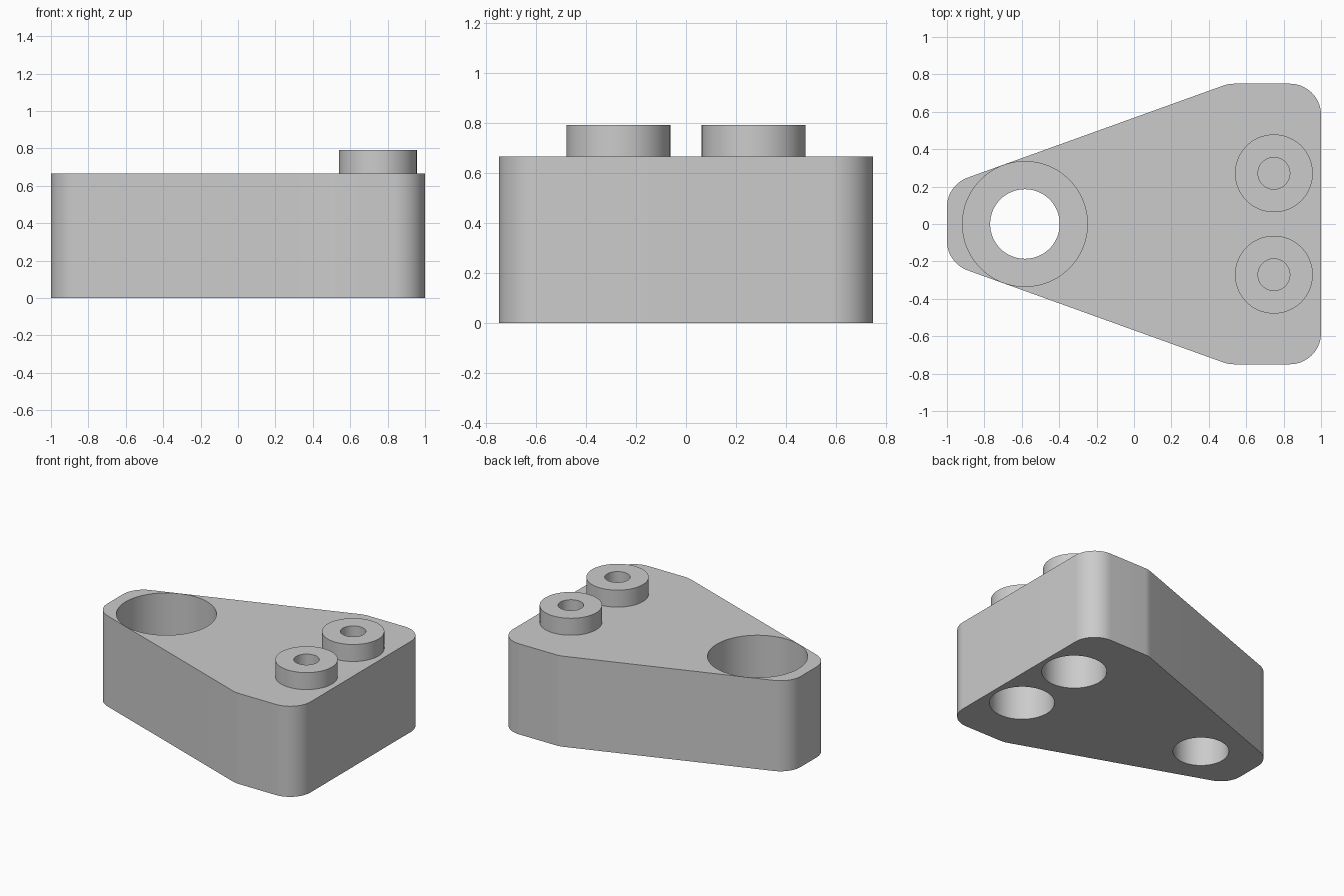
import bpy, bmesh, math
from mathutils import Vector

if "Cube" in bpy.data.objects:
    bpy.data.objects.remove(bpy.data.objects["Cube"], do_unlink=True)

HEIGHT, BOSS_TOP = 0.667, 0.792
FILLET = 0.167
BOLT_X, PEG_X, PEG_Y = -0.583, 0.748, 0.271
SIDES = 96

grey = bpy.data.materials.new("plain grey")
grey.use_nodes = True
colour = (0.6, 0.6, 0.6, 1)
grey.diffuse_color = colour
grey.node_tree.nodes["Principled BSDF"].inputs["Base Color"].default_value = colour


def add_object(name, bm):
    bmesh.ops.recalc_face_normals(bm, faces=bm.faces)
    mesh = bpy.data.meshes.new(name)
    bm.to_mesh(mesh)
    bm.free()
    mesh.materials.append(grey)
    obj = bpy.data.objects.new(name, mesh)
    bpy.context.collection.objects.link(obj)
    return obj


def activate(obj):
    bpy.ops.object.select_all(action='DESELECT')
    obj.select_set(True)
    bpy.context.view_layer.objects.active = obj


def rounded(corners, radius):
    """Replace each corner of a convex outline with a tangent arc."""
    points = []
    for i, c in enumerate(corners):
        a = (corners[i - 1] - c).normalized()
        b = (corners[(i + 1) % len(corners)] - c).normalized()
        half = a.angle(b) / 2
        centre = c + (a + b).normalized() * radius / math.sin(half)
        start = (c + a * radius / math.tan(half) - centre).normalized()
        end = (c + b * radius / math.tan(half) - centre).normalized()
        steps = max(4, round(start.angle(end) / math.radians(5)))
        points += [centre + start.slerp(end, k / steps) * radius
                   for k in range(steps + 1)]
    return points


def bore(target, x, y, radius, low, high):
    """Cut a vertical round hole from low to high."""
    bm = bmesh.new()
    bmesh.ops.create_cone(bm, cap_ends=True, segments=SIDES, radius1=radius,
                          radius2=radius, depth=high - low)
    bmesh.ops.translate(bm, verts=bm.verts, vec=(x, y, (low + high) / 2))
    cutter = add_object("hole_cutter", bm)
    cutter.hide_render = True
    activate(target)
    mod = target.modifiers.new("bore", 'BOOLEAN')
    mod.operation, mod.solver, mod.object = 'DIFFERENCE', 'EXACT', cutter
    bpy.ops.object.modifier_apply(modifier=mod.name)
    bpy.data.objects.remove(cutter, do_unlink=True)


def smooth(obj):
    activate(obj)
    bpy.ops.object.shade_smooth_by_angle(angle=math.radians(30))


# Tapered block with rounded vertical edges
half_outline = [(-1, 0.208), (0.505, 0.75), (1, 0.75)]
corners = [Vector(p) for p in half_outline]
corners += [Vector((x, -y)) for x, y in reversed(half_outline)]
bm = bmesh.new()
base = bm.faces.new([bm.verts.new((p.x, p.y, 0)) for p in rounded(corners, FILLET)])
walls = bmesh.ops.extrude_face_region(bm, geom=[base], use_keep_orig=True)
top_verts = [v for v in walls["geom"] if isinstance(v, bmesh.types.BMVert)]
bmesh.ops.translate(bm, verts=top_verts, vec=(0, 0, HEIGHT))
block = add_object("tapered_block", bm)

# Counterbored bolt hole at the narrow end
bore(block, BOLT_X, 0, 0.334, 0.3, 1)
bore(block, BOLT_X, 0, 0.186, -0.5, 0.5)

# Raised pegs with blind pilot holes above, and wide sockets below
for side, y in (("left", PEG_Y), ("right", -PEG_Y)):
    bore(block, PEG_X, y, 0.217, -0.5, 0.333)
    bore(block, PEG_X, y, 0.085, 0.54, 1)
    profile = [(0.208, HEIGHT), (0.208, BOSS_TOP), (0.085, BOSS_TOP), (0.085, HEIGHT)]
    bm = bmesh.new()
    verts = [bm.verts.new((r, 0, z)) for r, z in profile]
    edges = [bm.edges.new(pair) for pair in zip(verts, verts[1:])]
    bmesh.ops.spin(bm, geom=verts + edges, axis=(0, 0, 1), cent=(0, 0, 0),
                   angle=math.tau, steps=SIDES, use_duplicate=False)
    bmesh.ops.remove_doubles(bm, verts=bm.verts, dist=0.0001)
    peg = add_object(side + "_peg", bm)
    peg.location = (PEG_X, y, 0)
    smooth(peg)

smooth(block)
